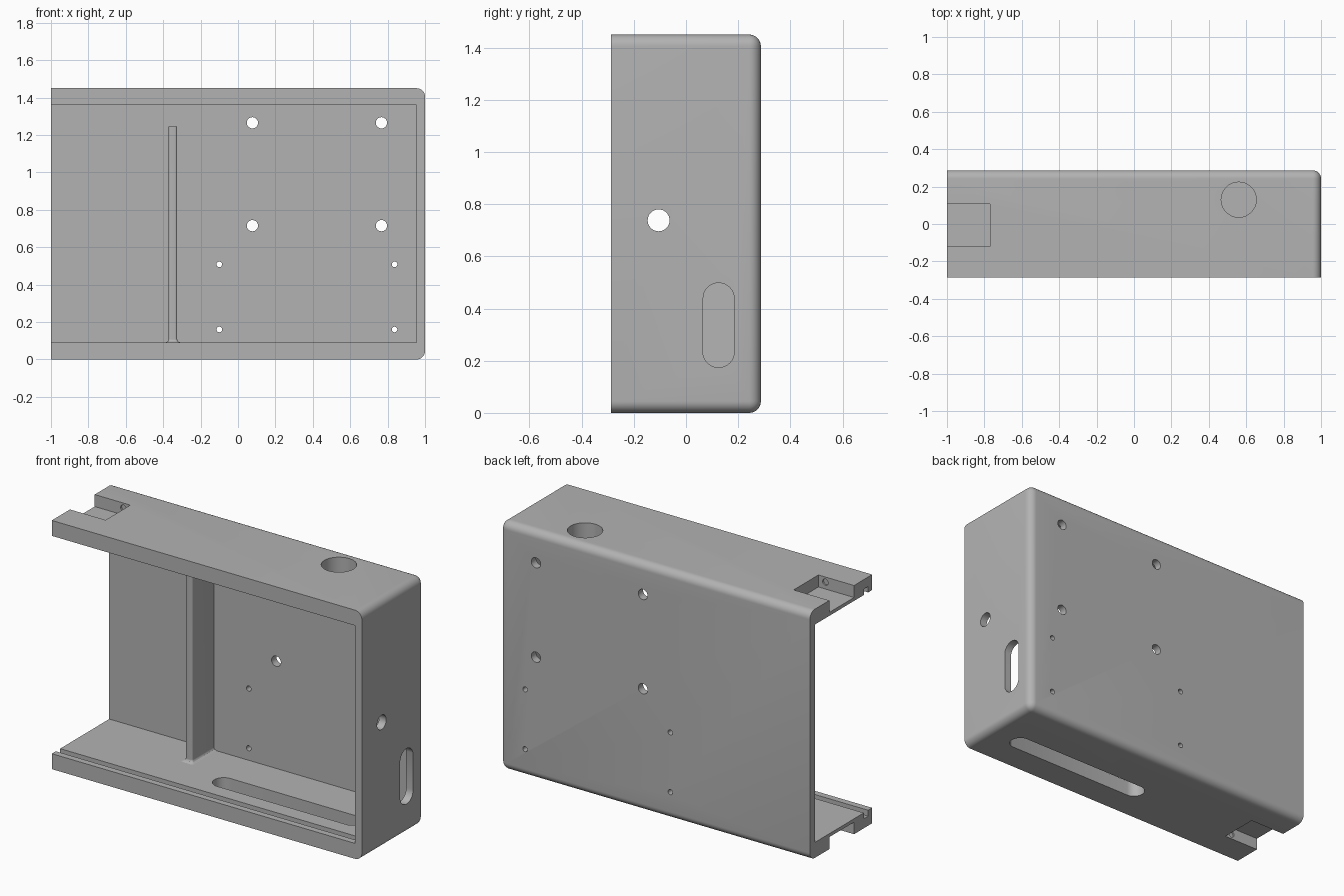
import bpy, bmesh, math
from mathutils import Matrix, Vector

if "Cube" in bpy.data.objects:
    bpy.data.objects.remove(bpy.data.objects["Cube"], do_unlink=True)

grey = bpy.data.materials.new("plain grey")
grey.use_nodes = True
colour = (0.45, 0.45, 0.45, 1)
grey.diffuse_color = colour
grey.node_tree.nodes["Principled BSDF"].inputs["Base Color"].default_value = colour

HEIGHT, DEPTH = 1.45, 0.287
FLOOR, CEILING = 0.09, 1.36
BACK_INNER, SIDE_INNER = 0.242, 0.955


def make_object(name, bm):
    bmesh.ops.recalc_face_normals(bm, faces=bm.faces)
    mesh = bpy.data.meshes.new(name)
    bm.to_mesh(mesh)
    bm.free()
    mesh.materials.append(grey)
    obj = bpy.data.objects.new(name, mesh)
    bpy.context.collection.objects.link(obj)
    return obj


def box_mesh(low, high):
    bm = bmesh.new()
    bmesh.ops.create_cube(bm, size=1)
    low, high = Vector(low), Vector(high)
    for v in bm.verts:
        v.co = (low + high) / 2 + v.co * (high - low)
    return bm


def cut(target, bm):
    """Subtract a closed mesh from the target and discard the cutter."""
    cutter = make_object("cutter", bm)
    cutter.hide_render = True
    mod = target.modifiers.new("cut", 'BOOLEAN')
    mod.operation, mod.solver, mod.object = 'DIFFERENCE', 'EXACT', cutter
    bpy.context.view_layer.objects.active = target
    bpy.ops.object.modifier_apply(modifier=mod.name)
    bpy.data.objects.remove(cutter, do_unlink=True)


def slot(centre, axis, radius, length=0.2, stretch=(0, 0, 0)):
    """Round hole along an axis, stretched into a slot when asked."""
    bm = bmesh.new()
    turn = Vector((0, 0, 1)).rotation_difference(Vector(axis)).to_matrix().to_4x4()
    bmesh.ops.create_cone(bm, cap_ends=True, segments=32, radius1=radius,
                          radius2=radius, depth=length,
                          matrix=Matrix.Translation(centre) @ turn)
    stretch = Vector(stretch)
    if stretch.length:
        verts = bm.verts[:]
        for v in verts:
            side = (v.co - Vector(centre)).dot(stretch)
            v.co += stretch * (1 if side > 0 else -1)
    return bm


# Outer shell with rounded back and right-hand edges
bm = box_mesh((-1, -DEPTH, 0), (1, DEPTH, HEIGHT))


def is_rounded(edge):
    mid = (edge.verts[0].co + edge.verts[1].co) / 2
    back, side = mid.y > DEPTH - 0.01, mid.x > 0.99
    level = mid.z < 0.01 or mid.z > HEIGHT - 0.01
    return (back and (level or side)) or (side and level)


bmesh.ops.bevel(bm, geom=[e for e in bm.edges if is_rounded(e)], offset=0.045,
                segments=8, profile=0.5, affect='EDGES')
shell = make_object("case_shell", bm)

# Hollow, open at the front and the left-hand end
cut(shell, box_mesh((-1.1, -0.4, FLOOR), (SIDE_INNER, BACK_INNER, CEILING)))

# Sliding panel groove in the floor and ceiling
cut(shell, box_mesh((-1.1, -0.25, FLOOR - 0.035), (SIDE_INNER, -0.21, FLOOR + 0.1)))
cut(shell, box_mesh((-1.1, -0.25, CEILING - 0.1), (SIDE_INNER, -0.21, CEILING + 0.035)))

# Latch recesses with small side dimples, top and bottom
for outer, inward in ((HEIGHT, -1), (0, 1)):
    z1, z2 = sorted((outer - inward * 0.1, outer + inward * 0.07))
    cut(shell, box_mesh((-1.1, -0.12, z1), (-0.77, 0.108, z2)))
    for y in (-0.12, 0.108):
        cut(shell, slot((-0.815, y, outer + inward * 0.03), (0, 1, 0), 0.018, 0.02))

# Mounting holes through the back
for x in (0.077, 0.767):
    for z in (0.715, 1.265):
        cut(shell, slot((x, DEPTH, z), (0, 1, 0), 0.03))
for x in (-0.1, 0.837):
    for z in (0.16, 0.508):
        cut(shell, slot((x, DEPTH, z), (0, 1, 0), 0.015))

# Cable openings in the side, top and bottom
cut(shell, slot((1, -0.105, 0.738), (1, 0, 0), 0.042))
cut(shell, slot((1, 0.125, 0.336), (1, 0, 0), 0.06, stretch=(0, 0, 0.102)))
cut(shell, slot((0.56, 0.13, HEIGHT), (0, 0, 1), 0.094, 0.3))
cut(shell, slot((0.365, -0.06, 0), (0, 0, 1), 0.06, 0.3, stretch=(0.415, 0, 0)))

# Divider with rounded front edges and a flared foot
bm = bmesh.new()
rings = []
levels = [(FLOOR - 0.01, 0.018)]
for i in range(6):
    a = i / 5 * math.pi / 2
    levels.append((FLOOR + 0.018 * math.sin(a), 0.018 * (1 - math.sin(math.acos(1 - math.sin(a))))))
levels.append((1.245, 0))
for z, flare in levels:
    half, front, r = 0.023 + flare, 0.042 - flare, 0.012
    points = [(-half, BACK_INNER + 0.01)]
    for side, start in ((-1, math.pi), (1, 1.5 * math.pi)):
        for i in range(6):
            a = start + i / 5 * math.pi / 2
            points.append((side * (half - r) + r * math.cos(a), front + r + r * math.sin(a)))
    points.append((half, BACK_INNER + 0.01))
    rings.append([bm.verts.new((x - 0.348, y, z)) for x, y in points])
for low, high in zip(rings, rings[1:]):
    for i in range(len(low)):
        j = (i + 1) % len(low)
        bm.faces.new((low[i], low[j], high[j], high[i]))
bm.faces.new(rings[0])
bm.faces.new(rings[-1])
divider = make_object("divider", bm)

# Smooth rounded surfaces while keeping hard edges
for obj in (shell, divider):
    bpy.ops.object.select_all(action='DESELECT')
    obj.select_set(True)
    bpy.context.view_layer.objects.active = obj
    bpy.ops.object.shade_smooth_by_angle(angle=math.radians(30))
